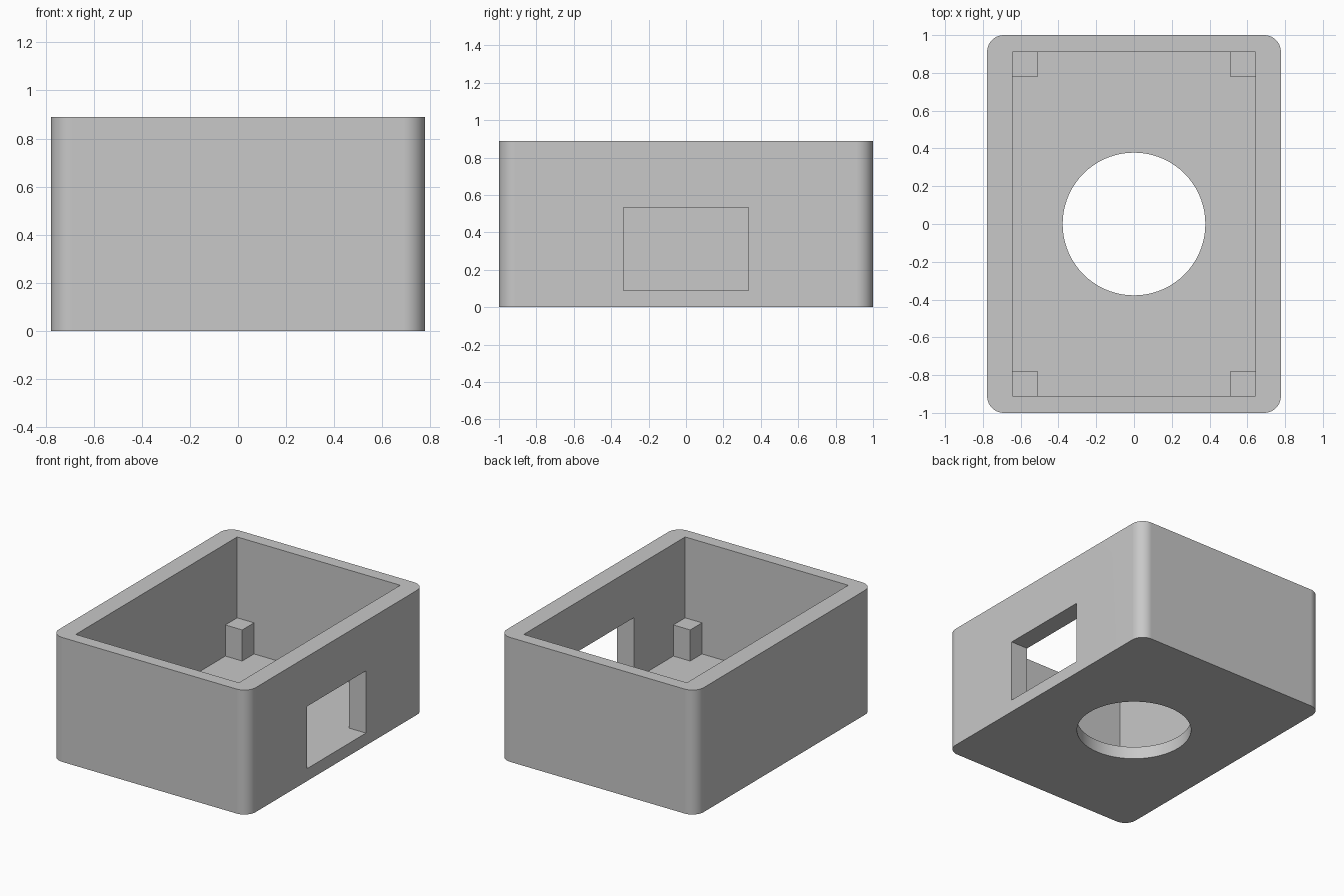
import bpy
import bmesh
import math
from mathutils import Matrix, Vector

if "Cube" in bpy.data.objects:
    bpy.data.objects.remove(bpy.data.objects["Cube"], do_unlink=True)

U = 2 / 45                       # one design unit; the box is 35 x 45 x 20 units
FLOOR, TOP = 2, 20
INNER_X, INNER_Y = 14.5, 20.5    # half sizes of the cavity

grey = bpy.data.materials.new("light_grey")
grey.use_nodes = True
colour = (0.58, 0.58, 0.58, 1)
grey.diffuse_color = colour
grey.node_tree.nodes["Principled BSDF"].inputs["Base Color"].default_value = colour


def add_object(name, bm):
    mesh = bpy.data.meshes.new(name)
    bm.to_mesh(mesh)
    bm.free()
    mesh.materials.append(grey)
    obj = bpy.data.objects.new(name, mesh)
    bpy.context.collection.objects.link(obj)
    return obj


def box(name, low, high, corner=0):
    """Block between two corners, in design units, with optional rounded uprights."""
    low, high = Vector(low) * U, Vector(high) * U
    bm = bmesh.new()
    bmesh.ops.create_cube(bm, size=1, matrix=Matrix.Translation((low + high) / 2)
                          @ Matrix.Diagonal((*(high - low), 1)))
    if corner:
        uprights = [e for e in bm.edges
                    if abs(e.verts[0].co.z - e.verts[1].co.z) > U]
        bmesh.ops.bevel(bm, geom=uprights, offset=corner * U, segments=10,
                        profile=0.5, affect='EDGES')
    return add_object(name, bm)


def cylinder(name, radius, low, high):
    bm = bmesh.new()
    bmesh.ops.create_cone(bm, cap_ends=True, segments=72, radius1=radius * U,
                          radius2=radius * U, depth=(high - low) * U,
                          matrix=Matrix.Translation((0, 0, (low + high) / 2 * U)))
    return add_object(name, bm)


def select_only(obj):
    bpy.ops.object.select_all(action='DESELECT')
    obj.select_set(True)
    bpy.context.view_layer.objects.active = obj


def cut(target, cutter):
    select_only(target)
    mod = target.modifiers.new("cut", 'BOOLEAN')
    mod.operation, mod.solver, mod.object = 'DIFFERENCE', 'EXACT', cutter
    bpy.ops.object.modifier_apply(modifier=mod.name)
    bpy.data.objects.remove(cutter, do_unlink=True)


# Open case with rounded vertical corners
case = box("case", (-17.5, -22.5, 0), (17.5, 22.5, TOP), corner=2)

# Cavity, side window level with the floor, and round hole in the floor
cut(case, box("cavity", (-INNER_X, -INNER_Y, FLOOR), (INNER_X, INNER_Y, TOP + 2)))
cut(case, box("window", (10, -7.5, FLOOR), (20, 7.5, 12)))
cut(case, cylinder("floor_hole", 8.5, -2, FLOOR + 2))

select_only(case)
bpy.ops.object.shade_smooth_by_angle(angle=math.radians(30))
weighted = case.modifiers.new("flat_walls", 'WEIGHTED_NORMAL')
weighted.keep_sharp = True

# Square posts in the cavity corners, sunk slightly into the walls and floor
SINK = 0.3
for side, sx in (("left", 1), ("right", -1)):
    for end, sy in (("front", -1), ("back", 1)):
        xs = sorted((sx * (INNER_X - 3), sx * (INNER_X + SINK)))
        ys = sorted((sy * (INNER_Y - 3), sy * (INNER_Y + SINK)))
        box(f"{end}_{side}_post", (xs[0], ys[0], FLOOR - SINK),
            (xs[1], ys[1], FLOOR + 5))
